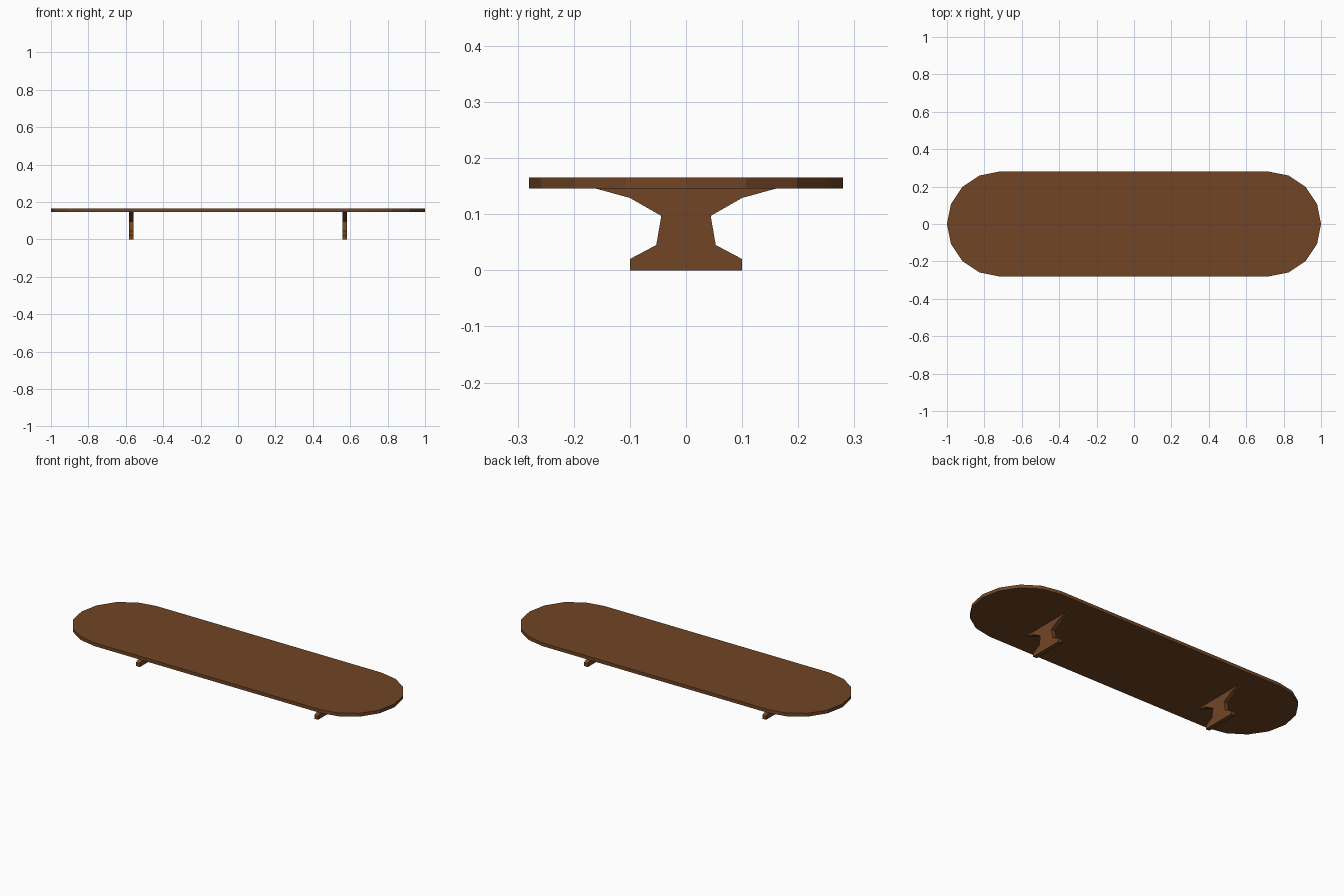
import bpy, bmesh, math
from mathutils import Vector

if "Cube" in bpy.data.objects:
    bpy.data.objects.remove(bpy.data.objects["Cube"])

wood = bpy.data.materials.new("brown wood")
wood.diffuse_color = (0.165, 0.06, 0.019, 1)
wood.use_nodes = True
wood.node_tree.nodes["Principled BSDF"].inputs["Base Color"].default_value = wood.diffuse_color


def extrude_outline(name, points, direction):
    """Make a solid by extruding a closed flat outline."""
    bm = bmesh.new()
    face = bm.faces.new([bm.verts.new(p) for p in points])
    res = bmesh.ops.extrude_face_region(bm, geom=[face], use_keep_orig=True)
    verts = [g for g in res["geom"] if isinstance(g, bmesh.types.BMVert)]
    bmesh.ops.translate(bm, verts=verts, vec=Vector(direction))
    bmesh.ops.recalc_face_normals(bm, faces=bm.faces)
    mesh = bpy.data.meshes.new(name)
    bm.to_mesh(mesh)
    bm.free()
    mesh.materials.append(wood)
    obj = bpy.data.objects.new(name, mesh)
    bpy.context.collection.objects.link(obj)
    return obj


# Table top: straight sides with eight-sided half-round ends
R, CX, Z0, Z1 = 0.28, 0.72, 0.146, 0.165
outline = []
for side, start in ((1, -90), (-1, 90)):
    for i in range(9):
        a = math.radians(start + 22.5 * i)
        outline.append((side * CX + R * math.cos(a), R * math.sin(a), Z0))
extrude_outline("table_top", outline, (0, 0, Z1 - Z0))

# Two flat waisted trestle legs
half = [(0.10, 0), (0.10, 0.02), (0.053, 0.045), (0.044, 0.097),
        (0.10, 0.129), (0.162, Z0)]
profile = half + [(-y, z) for y, z in reversed(half)]
T = 0.024
for name, x in (("left_leg", -0.57), ("right_leg", 0.57)):
    extrude_outline(name, [(x - T / 2, y, z) for y, z in profile], (T, 0, 0))
